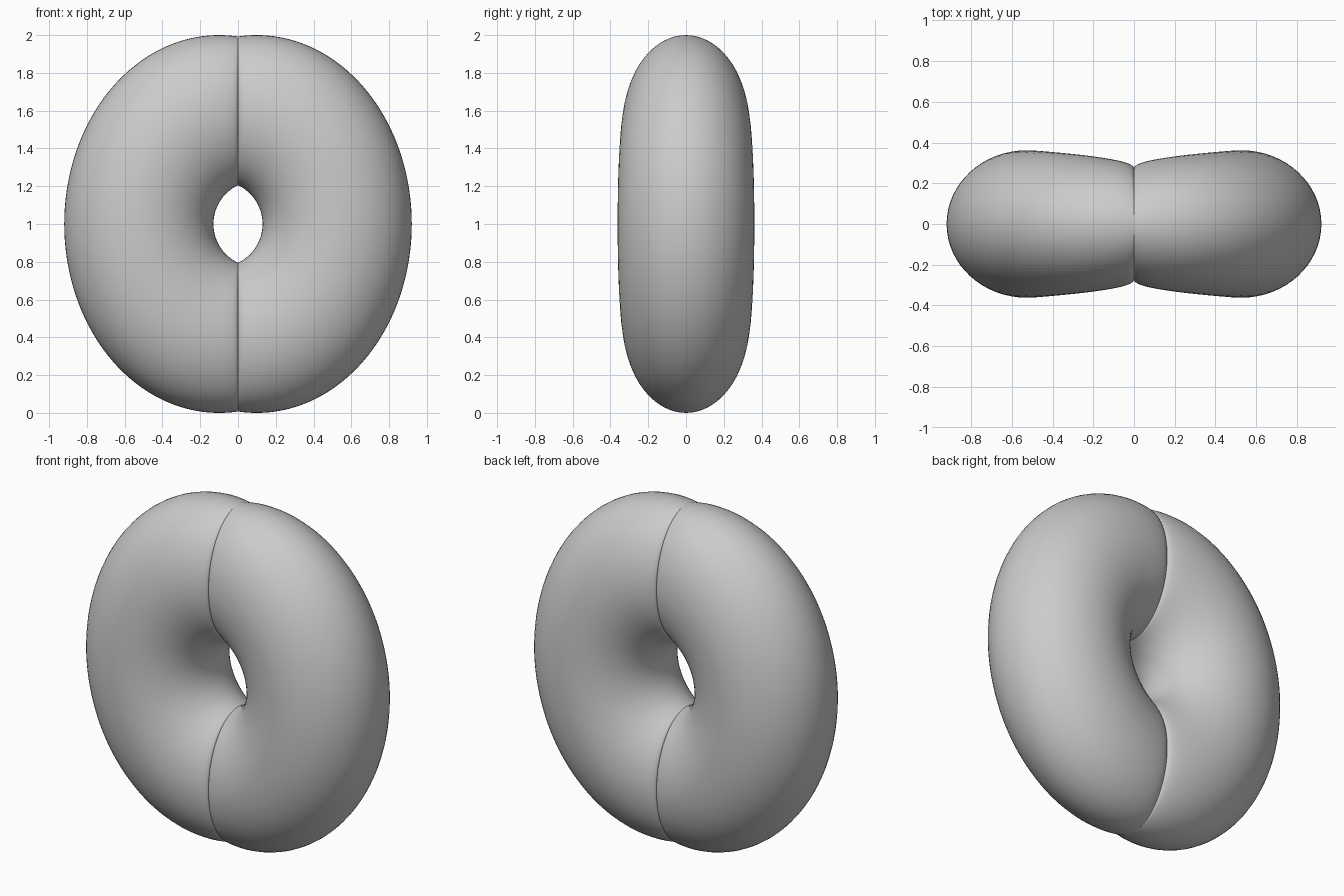
import bpy, bmesh, math

if "Cube" in bpy.data.objects:
    bpy.data.objects.remove(bpy.data.objects["Cube"])

RINGS, SIDES = 120, 64


def arc(t, cx, a, b):
    """Point on an ellipse arc that starts and ends on the x = 0 plane."""
    ang = t * math.acos(-cx / a)
    return cx + a * math.cos(ang), 1 + b * math.sin(ang)


# Right half: elliptical sections swept between an outer and an inner arc
bm = bmesh.new()
rings = []
for i in range(RINGS + 1):
    t = -math.cos(math.pi * i / RINGS)      # denser near the crease
    ox, oz = arc(t, 0.10, 0.82, 1.0)
    ix, iz = arc(t, -0.10, 0.23, 0.228)
    mx, mz = (ox + ix) / 2, (oz + iz) / 2
    depth = 0.27 + 0.092 * (max(mx, 0) / 0.525) ** 0.42
    ring = []
    for j in range(SIDES):
        a = 2 * math.pi * j / SIDES
        c = math.cos(a)
        ring.append(bm.verts.new((mx + c * (ox - ix) / 2,
                                  depth * math.sin(a),
                                  mz + c * (oz - iz) / 2)))
    rings.append(ring)
for r0, r1 in zip(rings, rings[1:]):
    for j in range(SIDES):
        k = (j + 1) % SIDES
        bm.faces.new((r0[j], r0[k], r1[k], r1[j]))
bmesh.ops.recalc_face_normals(bm, faces=bm.faces)
for f in bm.faces:
    f.smooth = True

mesh = bpy.data.meshes.new("creased_ring")
bm.to_mesh(mesh)
bm.free()
if sum(p.normal.x * (p.center.x - 0.525) + p.normal.y * p.center.y
       for p in mesh.polygons) < 0:
    mesh.flip_normals()
ring_obj = bpy.data.objects.new("creased_ring", mesh)
bpy.context.collection.objects.link(ring_obj)

# Left half: unmerged mirror keeps the crease sharp
mirror = ring_obj.modifiers.new("mirror", 'MIRROR')
mirror.use_axis = (True, False, False)
mirror.use_mirror_merge = False
